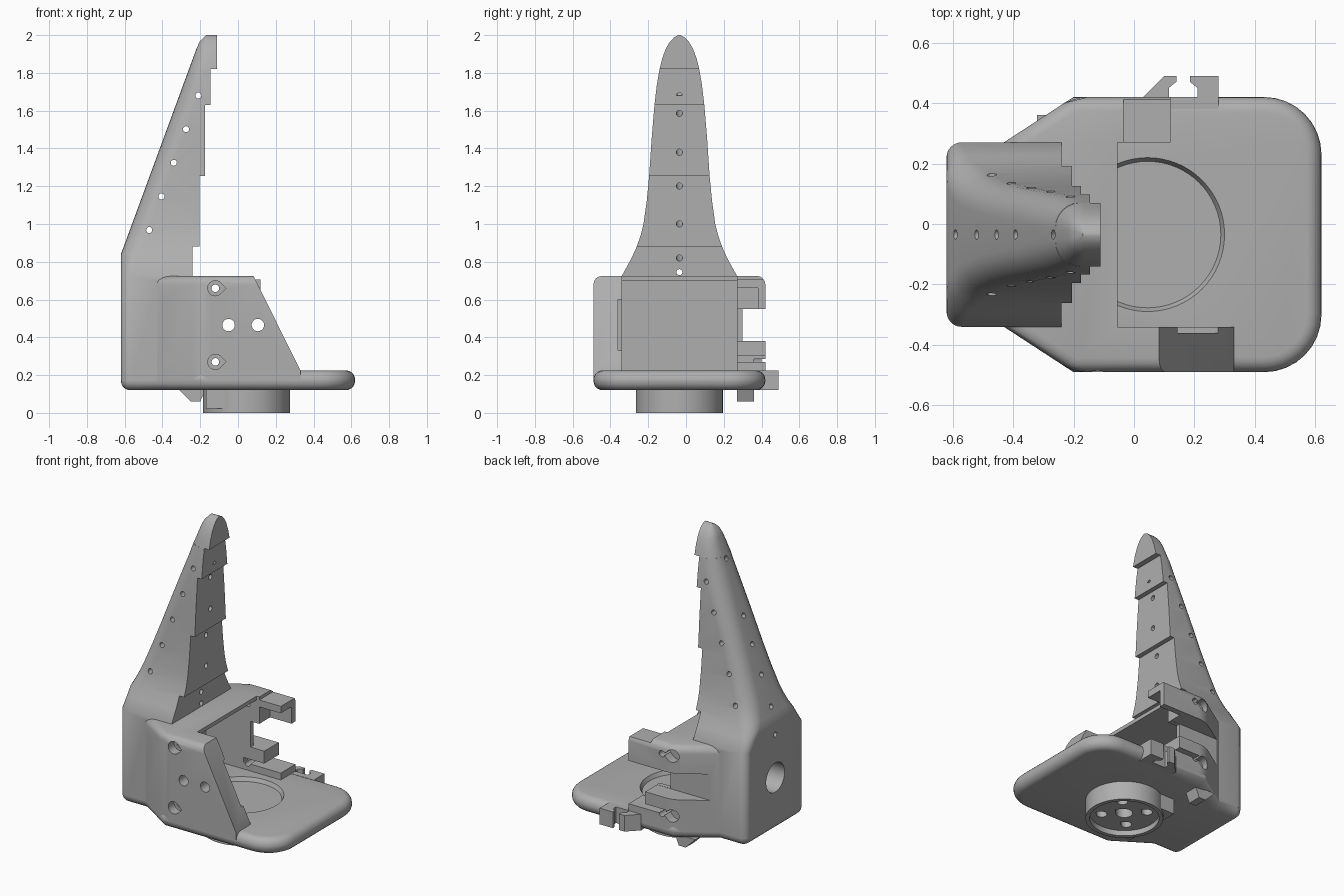
import bpy, bmesh, math
from mathutils import Vector

old = bpy.data.objects.get("Cube")
if old:
    bpy.data.objects.remove(old, do_unlink=True)

grey = bpy.data.materials.new("matte grey")
grey.use_nodes = True
grey.diffuse_color = (0.43, 0.43, 0.43, 1)
grey.node_tree.nodes["Principled BSDF"].inputs["Base Color"].default_value = (0.43, 0.43, 0.43, 1)

MID = -0.035          # y of the symmetry plane of the finger and cup
CUP_X = 0.045
cutters = []


def finish(name, bm):
    bmesh.ops.recalc_face_normals(bm, faces=bm.faces)
    mesh = bpy.data.meshes.new(name)
    bm.to_mesh(mesh)
    bm.free()
    ob = bpy.data.objects.new(name, mesh)
    mesh.materials.append(grey)
    bpy.context.collection.objects.link(ob)
    return ob


def prism_bm(pts, axis, lo, hi):
    """Extrude a 2D outline along an axis."""
    place = {'x': lambda a, b, c: (c, a, b), 'y': lambda a, b, c: (a, c, b),
             'z': lambda a, b, c: (a, b, c)}[axis]
    bm = bmesh.new()
    face = bm.faces.new([bm.verts.new(place(a, b, lo)) for a, b in pts])
    ext = bmesh.ops.extrude_face_region(bm, geom=[face])
    move = Vector(place(0, 0, hi - lo))
    bmesh.ops.translate(bm, vec=move, verts=[v for v in ext['geom'] if isinstance(v, bmesh.types.BMVert)])
    bmesh.ops.recalc_face_normals(bm, faces=bm.faces)
    return bm


def prism(name, pts, axis, lo, hi):
    return finish(name, prism_bm(pts, axis, lo, hi))


def box(name, x, y, z):
    return prism(name, [(x[0], y[0]), (x[1], y[0]), (x[1], y[1]), (x[0], y[1])], 'z', *z)


def circle(a, b, r, n=32):
    return [(a + r * math.cos(t * math.tau / n), b + r * math.sin(t * math.tau / n)) for t in range(n)]


def teardrop(a, b, r):
    """Circle with a pointed tip toward the first axis."""
    arc = [math.radians(45 + t * 15) for t in range(19)]
    return [(a + r * math.cos(t), b + r * math.sin(t)) for t in arc] + [(a + r * 1.414, b)]


def rod(name, p, q, r1, r2=None, n=24):
    """Cylinder or cone between two points."""
    p, q = Vector(p), Vector(q)
    bm = bmesh.new()
    bmesh.ops.create_cone(bm, cap_ends=True, segments=n, radius1=r1,
                          radius2=r1 if r2 is None else r2, depth=(q - p).length)
    bm.transform((q - p).to_track_quat('Z', 'Y').to_matrix().to_4x4())
    bmesh.ops.translate(bm, vec=(p + q) / 2, verts=bm.verts)
    return finish(name, bm)


def cut(targets, cutter):
    cutter.hide_render = True
    cutters.append(cutter)
    for ob in targets:
        mod = ob.modifiers.new("cut", 'BOOLEAN')
        mod.operation, mod.solver, mod.object = 'DIFFERENCE', 'EXACT', cutter


def bevel(bm, test, size, seg):
    edges = [e for e in bm.edges if test((e.verts[0].co + e.verts[1].co) / 2,
                                         e.verts[1].co - e.verts[0].co)]
    bmesh.ops.bevel(bm, geom=edges, offset=size, segments=seg, profile=0.5, affect='EDGES')


# Base plate with a round rim
half = [(-0.62, -0.34), (-0.43, -0.34), (-0.2, -0.49)]
left = half + [(0.62, -0.49)]
mirror = lambda pts: [(x, 2 * MID - y) for x, y in reversed(pts)]
bm = prism_bm(left + mirror(left), 'z', 0.12, 0.225)
bevel(bm, lambda m, d: m.x > 0.6 and abs(d.z) > 0.05, 0.19, 8)
bevel(bm, lambda m, d: m.x < -0.6 and abs(d.z) > 0.05, 0.05, 4)
bevel(bm, lambda m, d: abs(d.z) < 0.01, 0.05, 5)
plate = finish("base_plate", bm)

# Housing walls and roof
side = half[1:] + [(0.34, -0.49)]
bm = prism_bm(side + mirror(side), 'z', 0.17, 0.725)
bevel(bm, lambda m, d: m.z > 0.72 or (abs(d.z) > 0.1 and abs(m.x + 0.2) < 0.01), 0.045, 4)
housing = finish("housing", bm)

# Finger: lofted rounded sections with stepped front face
widths = [(0.17, .305), (0.725, .305), (0.80, .264), (0.84, .244), (0.88, .226), (0.94, .205), (1.0, .19),
          (1.12, .173), (1.255, .16), (1.45, .147), (1.63, .132), (1.74, .119), (1.82, .105),
          (1.88, .09), (1.93, .071), (1.965, .05), (1.988, .028), (2.0, .006)]
steps = [(0.88, -0.24), (1.255, -0.205), (1.63, -0.175), (1.82, -0.145), (9, -0.11)]
bm = bmesh.new()
rings = []
for z, w in widths:
    fronts = [x for k, (top, x) in enumerate(steps)
              if z <= top and (k == 0 or z >= steps[k - 1][0])]
    for xf in fronts:
        xb = -0.62 + max(0, z - 0.84) / 2.72 + max(0, z - 1.96) * 0.6
        r = min(0.05 + max(0, z - 0.725) * 0.3, 0.1, w * 0.8, (xf - xb) * 0.7)
        arc = [(xb + r - r * math.sin(t * math.pi / 12), w - r + r * math.cos(t * math.pi / 12))
               for t in range(7)]
        ring = [(xf, w)] + arc + [(x, -y) for x, y in reversed(arc)] + [(xf, -w)]
        rings.append([bm.verts.new((x, y + MID, z)) for x, y in ring])
for lo, hi in zip(rings, rings[1:]):
    for i in range(len(lo)):
        j = (i + 1) % len(lo)
        bm.faces.new((lo[i], lo[j], hi[j], hi[i]))
bm.faces.new(rings[0])
bm.faces.new(rings[-1])
finger = finish("finger", bm)

# Motor bay and its openings
cut([housing, finger], box("bay", (-0.42, 1), (-0.34, 0.27), (0.2, 0.70)))
cut([housing], box("bay_top", (-0.055, 1), (-0.34, 0.27), (0.6, 1)))
cut([housing], box("wall_notch", (-0.4, 0.5), (-0.36, -0.3), (0.33, 0.6)))
cut([housing], prism("wall_slope", [(0.08, 0.73), (0.33, 0.225), (0.33, 0.1), (0.6, 0.1), (0.6, 0.9), (0.08, 0.9)],
                     'y', -0.6, -0.3))
cut([finger], box("panel_slot", (-0.47, -0.3), (-0.07, 0.0), (0.27, 0.66)))
cut([finger], rod("shaft_hole", (-0.8, MID, 0.465), (-0.3, MID, 0.465), 0.095, n=40))

# Open clip side of the housing
cut([housing], box("clip_end", (0.12, 1), (0.25, 0.6), (0.1, 1)))
cut([housing], box("clip_window", (-0.6, 1), (0.30, 0.6), (0.38, 0.55)))
cut([housing], box("clip_gap", (-0.1, 1), (0.2, 0.6), (0.381, 0.549)))
cut([housing], box("bracket_end", (0.0, 1), (0.2, 0.6), (0.27, 0.4)))
cut([housing], box("bracket_gap", (-0.15, 1), (0.2, 0.6), (0.27, 0.3)))
cut([housing], box("tab_step", (-0.035, 1), (0.265, 0.6), (0.705, 1)))
cut([housing], box("tab_under", (-0.035, 1), (0.2, 0.38), (0.5, 0.66)))

# Screw holes through the side walls
for x in (-0.05, 0.105):
    cut([housing], rod("side_hole", (x, -0.6, 0.465), (x, -0.3, 0.465), 0.033))
for z in (0.27, 0.66):
    cut([housing], rod("screw_hole", (-0.12, -0.6, z), (-0.12, 0.6, z), 0.02))
    cut([housing], prism("screw_seat", teardrop(-0.12, z, 0.04), 'y', -0.6, -0.43))
    cut([housing], prism("screw_seat", teardrop(-0.19, z, 0.04), 'y', 0.36, 0.6))

# Thread holes in the finger: across, then front to back
for k in range(5):
    x, z = -0.47 + 0.065 * k, 0.968 + 0.178 * k
    cut([finger], rod("cross_hole", (x, -0.5, z), (x, 0.5, z), 0.016, n=16))
tunnels = [(0.745, 0.745), (0.805, 0.92), (0.995, 1.11), (1.195, 1.29), (1.385, 1.46), (1.59, 1.63), (1.72, 1.80)]
for zf, zb in tunnels:
    p = Vector((-0.19, MID, zf))
    q = Vector((-0.62 + max(0, zb - 0.84) / 2.72, MID, zb))
    d = (q - p).normalized() * 0.06
    cut([finger], rod("thread_hole", p - d, q + d, 0.016, n=16))

# Cup under the plate
cup = rod("cup", (CUP_X, MID, 0), (CUP_X, MID, 0.125), 0.23, n=64)
cup_side = box("cup_side", (-0.17, -0.02), (MID - 0.2, MID + 0.2), (0.022, 0.125))
cut([cup, cup_side], rod("cup_recess", (CUP_X, MID, -0.1), (CUP_X, MID, 0.035), 0.205, n=64))
cut([plate], rod("plate_recess", (CUP_X, MID, 0.135), (CUP_X, MID, 0.226), 0.21, 0.255, n=64))
parts = [plate, cup, cup_side]
cut(parts, prism("centre_hole", teardrop(CUP_X, MID, 0.05), 'z', -0.1, 0.3))
for sx in (-1, 1):
    for sy in (-1, 1):
        x, y = CUP_X + 0.095 * sx, MID + 0.095 * sy
        cut(parts, prism("small_hole", teardrop(x, y, 0.032), 'z', -0.1, 0.3))
        cut(parts, prism("small_seat", teardrop(x, y, 0.056), 'z', 0.1, 0.3))

# Cable clip on the plate edge and hook below it
clip_half = [(0.14, 0.49), (0.14, 0.47), (0.115, 0.45), (0.115, 0.42)]
clip = prism("cable_clip", [(0.03, 0.38), (0.03, 0.42), (0.10, 0.49)] + clip_half
             + [(0.325 - x, y) for x, y in reversed(clip_half)] + [(0.28, 0.49), (0.28, 0.38)],
             'z', 0.12, 0.225)
hook = prism("under_hook", [(-0.32, 0.13), (-0.25, 0.06), (-0.2, 0.06), (-0.17, 0.13)], 'y', 0.27, 0.36)

# Apply the cuts, drop the cutters and shade
bpy.context.view_layer.update()
solid = [plate, housing, finger, cup, cup_side, clip, hook]
bpy.ops.object.select_all(action='DESELECT')
for ob in solid:
    ob.select_set(True)
bpy.context.view_layer.objects.active = plate
bpy.ops.object.convert(target='MESH')
bpy.ops.object.shade_smooth_by_angle(angle=math.radians(32))
for c in cutters:
    bpy.data.objects.remove(c, do_unlink=True)
